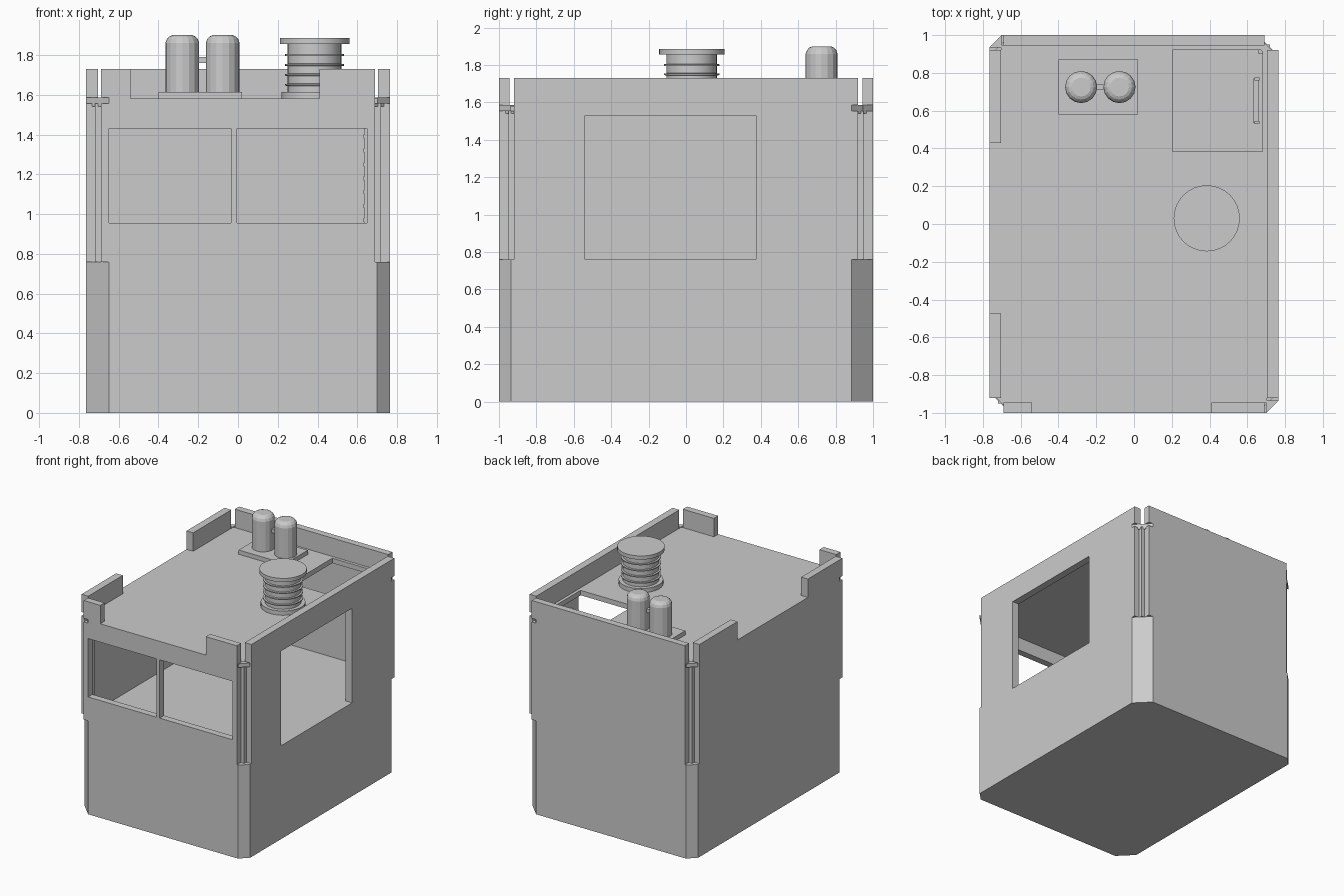
import bpy, bmesh, math
from mathutils import Vector

cube = bpy.data.objects.get("Cube")
if cube:
    bpy.data.objects.remove(cube)

grey = bpy.data.materials.new("plain grey")
grey.use_nodes = True
COLOUR = (0.6, 0.6, 0.6, 1)
grey.diffuse_color = COLOUR
grey.node_tree.nodes["Principled BSDF"].inputs["Base Color"].default_value = COLOUR

FLOOR, ROOF, TOP = 0.76, 1.58, 1.73
HX, HY = 0.765, 1.0            # outer half sizes
TX, TY = 0.705, 0.945          # inner wall faces
EX, EY = 0.69, 0.92            # where wall panels stop short of the corners
WIDE, SLIM = 0.115, 0.065      # corner chamfers


def finish(name, bm):
    bmesh.ops.recalc_face_normals(bm, faces=bm.faces)
    mesh = bpy.data.meshes.new(name)
    bm.to_mesh(mesh)
    bm.free()
    mesh.materials.append(grey)
    ob = bpy.data.objects.new(name, mesh)
    bpy.context.collection.objects.link(ob)
    return ob


def extrude(bm, offset):
    geom = bmesh.ops.extrude_face_region(bm, geom=bm.faces[:])["geom"]
    bmesh.ops.translate(bm, vec=offset, verts=[g for g in geom if isinstance(g, bmesh.types.BMVert)])


def panel(name, axis, depth, u, v, holes=()):
    """Slab across an axis; holes are (u0, u1, v0, v1) rectangles."""
    place = {"x": lambda a, b, w: Vector((w, a, b)),
             "y": lambda a, b, w: Vector((a, w, b)),
             "z": lambda a, b, w: Vector((a, b, w))}[axis]
    us = sorted({*u, *[e for h in holes for e in h[:2]]})
    vs = sorted({*v, *[e for h in holes for e in h[2:]]})
    bm = bmesh.new()
    grid = [[bm.verts.new(place(a, b, depth[0])) for b in vs] for a in us]
    for i in range(len(us) - 1):
        for j in range(len(vs) - 1):
            a, b = (us[i] + us[i + 1]) / 2, (vs[j] + vs[j + 1]) / 2
            if not any(h[0] < a < h[1] and h[2] < b < h[3] for h in holes):
                bm.faces.new((grid[i][j], grid[i + 1][j], grid[i + 1][j + 1], grid[i][j + 1]))
    bmesh.ops.delete(bm, geom=[p for p in bm.verts if not p.link_faces], context="VERTS")
    extrude(bm, place(0, 0, depth[1] - depth[0]))
    bmesh.ops.dissolve_limit(bm, angle_limit=0.01, verts=bm.verts[:], edges=bm.edges[:])
    return finish(name, bm)


def prism(name, points, z0, z1):
    bm = bmesh.new()
    bm.faces.new([bm.verts.new((x, y, z0)) for x, y in points])
    extrude(bm, Vector((0, 0, z1 - z0)))
    return finish(name, bm)


def lathe(name, x, y, profile, sides):
    """Turn (radius, z) pairs around an upright axis and cap both ends."""
    bm = bmesh.new()
    rings = [[bm.verts.new((x + r * math.cos(k * math.tau / sides),
                            y + r * math.sin(k * math.tau / sides), z)) for k in range(sides)]
             for r, z in profile]
    for low, high in zip(rings, rings[1:]):
        for k in range(sides):
            n = (k + 1) % sides
            bm.faces.new((low[k], low[n], high[n], high[k]))
    bm.faces.new(rings[0])
    bm.faces.new(rings[-1])
    return finish(name, bm)


# Solid lower block, its top is the cabin floor
corners = [(-1, -1, WIDE), (1, -1, SLIM), (1, 1, WIDE), (-1, 1, SLIM)]
outline = []
for sx, sy, c in corners:
    pair = [(sx * HX, sy * (HY - c)), (sx * (HX - c), sy * HY)]
    outline += pair if sx * sy > 0 else pair[::-1]
prism("lower_block", outline, 0, FLOOR)

# Four walls with windows, parapet gaps and notches for the corner caps
CAP0, CAP1 = 1.555, 1.585
panel("front_wall", "y", (-HY, -TY), (-EX, EX), (FLOOR, TOP),
      [(-0.65, -0.035, 0.955, 1.43), (-0.005, 0.65, 0.955, 1.43),
       (-0.54, 0.41, ROOF, TOP), (-EX, -0.65, CAP0, CAP1)])
panel("back_wall", "y", (TY, HY), (-EX, EX), (FLOOR, TOP), [(0.65, EX, CAP0, CAP1)])
panel("left_wall", "x", (TX, HX), (-EY, EY), (FLOOR, TOP),
      [(-0.54, 0.375, FLOOR, 1.53), (0.885, EY, CAP0, CAP1)])
panel("right_wall", "x", (-HX, -TX), (-EY, EY), (FLOOR, TOP),
      [(-0.475, 0.43, ROOF, TOP), (-EY, -0.885, CAP0, CAP1)])

# Roof slab with open hatch
panel("roof", "z", (1.54, ROOF), (-TX, TX), (-TY, TY), [(0.205, 0.68, 0.385, EY)])

# Corner posts and their caps
for sx, sy, c in corners:
    side = ("front" if sy < 0 else "back") + ("_left" if sx > 0 else "_right")
    panel(side + "_post", "z", (FLOOR, CAP0), sorted((sx * 0.66, sx * 0.72)),
          sorted((sy * 0.9, sy * 0.95)))
    prism(side + "_cap", [(sx * (HX - c), sy * TY), (sx * (HX - c), sy * HY),
                          (sx * HX, sy * (HY - c)), (sx * TX, sy * (HY - c))], CAP0, CAP1)
    prism(side + "_cap_step", [(sx * EX, sy * TY), (sx * EX, sy * 0.965),
                               (sx * 0.735, sy * EY), (sx * TX, sy * EY)], 1.54, CAP0)

# Ladder below the hatch
for y in (0.53, 0.76):
    panel("ladder_rail", "z", (FLOOR, 1.5), (0.637, 0.665), (y, y + 0.015))
for k in range(10):
    z = 0.82 + k * 0.07
    panel("ladder_rung", "z", (z, z + 0.02), (0.632, 0.66), (0.535, 0.77))

# Twin tanks on a plate
panel("tank_plate", "z", (ROOF, 1.615), (-0.4, 0.02), (0.58, 0.87))
for x in (-0.28, -0.077):
    lathe("tank", x, 0.725, [(0.085, 1.61), (0.085, 1.86), (0.078, 1.88), (0.066, 1.893), (0.05, 1.9)], 16)
panel("tank_link", "z", (1.76, 1.79), (-0.21, -0.15), (0.712, 0.738))

# Ribbed vent stack
vent = [(0.165, ROOF), (0.165, 1.615), (0.135, 1.615)]
for z in (1.65, 1.7, 1.75, 1.8):
    vent += [(0.135, z - 0.006), (0.148, z - 0.004), (0.148, z + 0.004), (0.135, z + 0.006)]
vent += [(0.135, 1.855), (0.175, 1.855), (0.175, 1.885)]
stack = lathe("vent_stack", 0.385, 0.03, vent, 32)
bpy.context.view_layer.objects.active = stack
stack.select_set(True)
bpy.ops.object.shade_smooth_by_angle(angle=math.radians(30))
